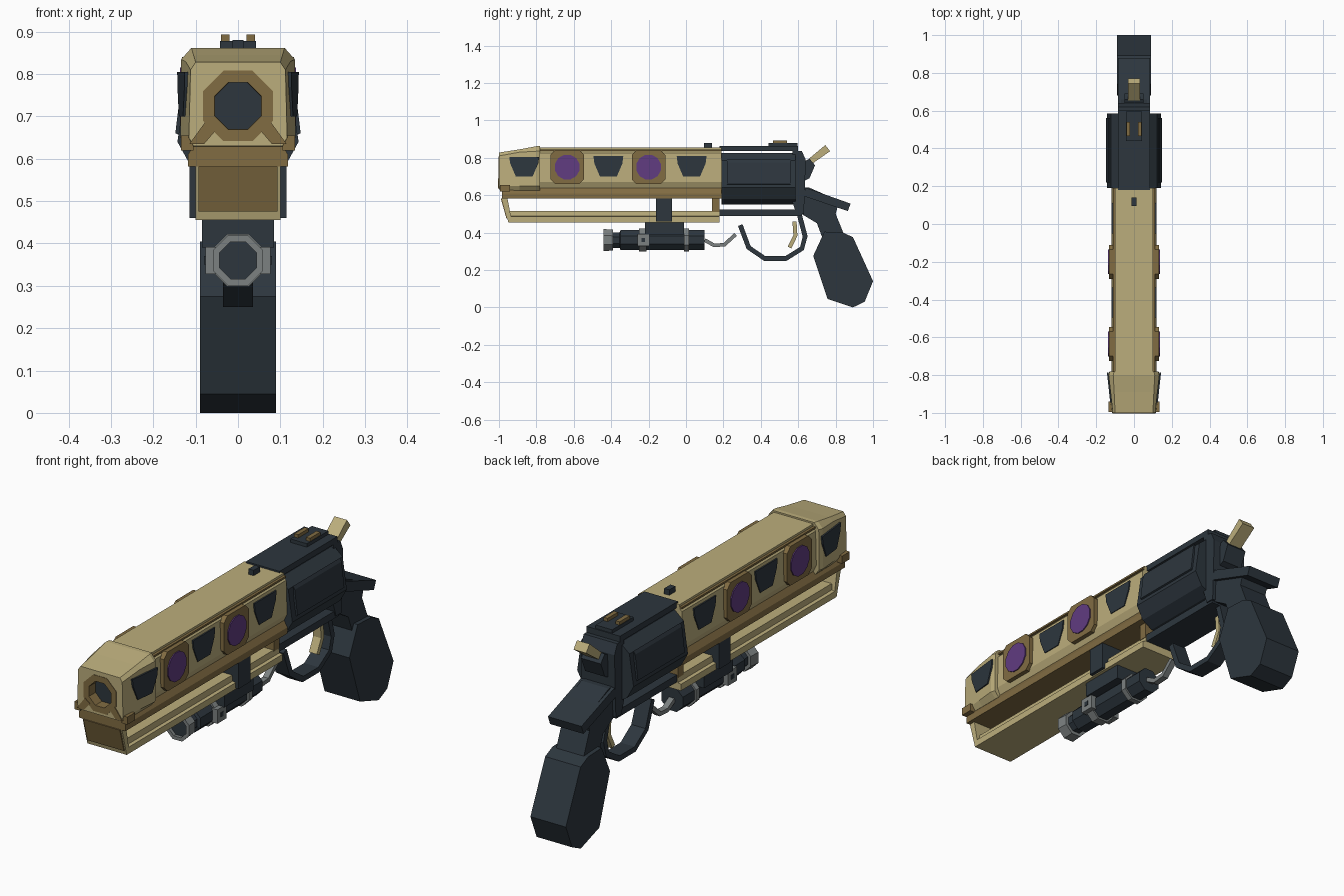
import bpy
import bmesh
import math
from mathutils import Vector

default_cube = bpy.data.objects.get("Cube")
if default_cube:
    bpy.data.objects.remove(default_cube, do_unlink=True)


def material(name, r, g, b):
    mat = bpy.data.materials.new(name)
    mat.use_nodes = True
    mat.diffuse_color = (r, g, b, 1)
    mat.node_tree.nodes["Principled BSDF"].inputs["Base Color"].default_value = (r, g, b, 1)
    return mat


GOLD = material("pale gold", 0.50, 0.42, 0.20)
BRONZE = material("bronze", 0.22, 0.15, 0.055)
DARK = material("dark steel", 0.026, 0.037, 0.048)
PURPLE = material("purple gem", 0.12, 0.045, 0.22)
GREY = material("grey metal", 0.20, 0.22, 0.22)


def loft(name, rings, mat):
    """Join equal-length rings of points into a closed solid."""
    bm = bmesh.new()
    rows = [[bm.verts.new(p) for p in ring] for ring in rings]
    n = len(rows[0])
    for a, b in zip(rows, rows[1:]):
        for i in range(n):
            j = (i + 1) % n
            bm.faces.new((a[i], a[j], b[j], b[i]))
    bm.faces.new(rows[0])
    bm.faces.new(rows[-1])
    bmesh.ops.recalc_face_normals(bm, faces=bm.faces)
    mesh = bpy.data.meshes.new(name)
    bm.to_mesh(mesh)
    bm.free()
    mesh.materials.append(mat)
    obj = bpy.data.objects.new(name, mesh)
    bpy.context.collection.objects.link(obj)
    return obj


def side_prism(name, outline, x0, x1, mat):
    """Extrude a (y, z) outline across x."""
    return loft(name, [[(x, y, z) for y, z in outline] for x in (x0, x1)], mat)


def slab(name, outline, half, mat):
    return side_prism(name, outline, -half, half, mat)


def mirrored(half):
    """Right half of an (x, z) section, top to bottom, completed by mirroring."""
    return half + [(-x, z) for x, z in reversed(half)]


def long_prism(name, half, y0, y1, mat):
    section = mirrored(half)
    return loft(name, [[(x, y, z) for x, z in section] for y in (y0, y1)], mat)


def box(name, x0, x1, y0, y1, z0, z1, mat):
    return side_prism(name, [(y0, z0), (y1, z0), (y1, z1), (y0, z1)], x0, x1, mat)


def ngon(cy, cz, r, n=8, squash=1.0):
    step = math.tau / n
    return [(cy + r * math.cos(step * (i + 0.5)), cz + squash * r * math.sin(step * (i + 0.5)))
            for i in range(n)]


def turned(name, profile, cz, mat, n=8):
    """Faceted rod along y from (y, radius) pairs."""
    return loft(name, [[(x, y, z) for x, z in ngon(0, cz, r, n)] for y, r in profile], mat)


def strip(name, path, thick, half, mat):
    """Bent bar following a (y, z) path."""
    pts = [Vector(p) for p in path]
    left, right = [], []
    for i, p in enumerate(pts):
        d = (pts[min(i + 1, len(pts) - 1)] - pts[max(i - 1, 0)]).normalized()
        side = Vector((-d.y, d.x)) * thick / 2
        left.append(p + side)
        right.append(p - side)
    rings = [[(-half, *a), (half, *a), (half, *b), (-half, *b)] for a, b in zip(left, right)]
    return loft(name, rings, mat)


def cut(obj, cutter):
    mod = obj.modifiers.new("bore", "BOOLEAN")
    mod.operation = "DIFFERENCE"
    mod.solver = "EXACT"
    mod.object = cutter
    cutter.hide_render = True
    cutter.hide_viewport = True
    cutter.display_type = "WIRE"


# Barrel shroud
shroud = [(0.10, 0.855), (0.10, 0.838), (0.112, 0.825), (0.116, 0.67), (0.10, 0.635)]
long_prism("barrel_shroud", shroud, -0.80, 0.19, GOLD)
long_prism("shroud_seam", [(0.112, 0.845), (0.112, 0.837)], -0.78, 0.19, BRONZE)

# Muzzle block, flared toward the back and bored from the front
muzzle_sections = [
    (-1.0, [(0.10, 0.828), (0.112, 0.81), (0.116, 0.65), (0.105, 0.63)]),
    (-0.89, [(0.105, 0.845), (0.124, 0.83), (0.128, 0.65), (0.11, 0.625)]),
    (-0.80, [(0.11, 0.862), (0.134, 0.835), (0.136, 0.65), (0.11, 0.625)]),
    (-0.78, [(0.105, 0.862), (0.128, 0.835), (0.13, 0.65), (0.11, 0.625)]),
]
muzzle = loft("muzzle_block", [[(x, y, z) for x, z in mirrored(half)]
                               for y, half in muzzle_sections], GOLD)
bore = turned("bore_cutter", [(-1.1, 0.07), (-0.94, 0.07)], 0.725, DARK)
cut(muzzle, bore)
turned("bore_end", [(-0.955, 0.069), (-0.935, 0.069)], 0.725, DARK)

# Octagonal bronze collar round the bore
collar = turned("muzzle_collar", [(-1.002, 0.09), (-0.95, 0.09)], 0.725, BRONZE)
collar_bore = turned("collar_cutter", [(-1.1, 0.062), (-0.9, 0.058)], 0.725, DARK)
cut(collar, collar_bore)
for s in (-1, 1):
    brace = [(0.05, 0.67), (0.075, 0.69), (0.115, 0.635), (0.08, 0.635)]
    loft("muzzle_brace", [[(s * x, y, z) for x, z in brace] for y in (-1.004, -0.99)], BRONZE)
    box("muzzle_side_foot", s * 0.105, s * 0.135, -0.995, -0.94, 0.62, 0.655, BRONZE)

# Bronze under-rail
long_prism("under_rail", [(0.10, 0.64), (0.118, 0.61), (0.118, 0.582)], -0.985, 0.19, BRONZE)

# Lower bar with its front and rear links
long_prism("lower_bar", [(0.082, 0.515), (0.085, 0.488), (0.10, 0.485), (0.10, 0.455)],
           -0.94, 0.18, GOLD)
slab("front_link", [(-0.985, 0.585), (-0.955, 0.585), (-0.93, 0.455), (-0.95, 0.455)], 0.1, GOLD)
slab("front_link_plate", [(-0.99, 0.582), (-0.98, 0.582), (-0.95, 0.475), (-0.96, 0.475)],
     0.093, BRONZE)
box("rear_link", -0.085, 0.085, 0.14, 0.18, 0.51, 0.59, BRONZE)

# Side decoration: gem mounts and tapered dark plates
for s in (-1, 1):
    for y in (-0.635, -0.20):
        side_prism("gem_mount", [(y + a, 0.75 + b) for a, b in
                                 [(-.09, -.065), (-.065, -.09), (.065, -.09), (.09, -.065),
                                  (.09, .065), (.065, .09), (-.065, .09), (-.09, .065)]],
                   s * 0.10, s * 0.132, BRONZE)
        side_prism("gem", ngon(y, 0.75, 0.068, 12), s * 0.131, s * 0.137, PURPLE)
    for y, inner, outer in ((-0.415, 0.112, 0.119), (0.03, 0.112, 0.119)):
        side_prism("dark_side_plate", [(y - .08, .81), (y + .08, .81), (y + .075, .77),
                                       (y + .045, .70), (y - .045, .70), (y - .075, .77)],
                   s * inner, s * outer, DARK)
    plate = [(-.945, .805), (-.785, .805), (-.79, .77), (-.82, .70), (-.91, .70), (-.94, .77)]
    rings = [[(s * (0.128 + 0.11 * (y + 0.89) + lift), y, z) for y, z in plate]
             for lift in (-0.004, 0.004)]
    loft("dark_muzzle_plate", rings, DARK)

# Cylinder and frame
long_prism("cylinder", [(0.075, 0.825), (0.122, 0.785), (0.143, 0.64), (0.11, 0.58), (0.06, 0.55)],
           0.19, 0.585, DARK)
for s in (-1, 1):
    flute = [(0.126, 0.79), (0.134, 0.775), (0.148, 0.66), (0.135, 0.655)]
    loft("cylinder_flute", [[(s * x, y, z) for x, z in flute] for y in (0.22, 0.56)], DARK)
slab("top_strap", [(0.18, 0.835), (0.6, 0.835), (0.6, 0.862), (0.18, 0.862)], 0.085, DARK)
slab("frame_back", [(0.57, 0.835), (0.62, 0.835), (0.64, 0.79), (0.635, 0.62), (0.63, 0.5),
                    (0.59, 0.5), (0.57, 0.56)], 0.085, DARK)
slab("frame_bottom", [(0.17, 0.49), (0.62, 0.49), (0.62, 0.523), (0.17, 0.523)], 0.08, DARK)

# Sights
box("front_sight", -0.013, 0.013, 0.095, 0.14, 0.85, 0.88, DARK)
box("rear_sight_base", -0.042, 0.042, 0.44, 0.595, 0.86, 0.878, DARK)
for s in (-1, 1):
    box("rear_sight_post", s * 0.02, s * 0.04, 0.465, 0.54, 0.875, 0.893, BRONZE)

# Hammer
slab("hammer_base", [(0.62, 0.67), (0.66, 0.69), (0.69, 0.76), (0.66, 0.795), (0.63, 0.78)],
     0.05, DARK)
slab("hammer_spur", [(0.645, 0.785), (0.67, 0.765), (0.77, 0.835), (0.745, 0.868)], 0.032, GOLD)

# Grip
slab("grip_neck", [(0.59, 0.64), (0.66, 0.64), (0.82, 0.57), (0.80, 0.50), (0.845, 0.39),
                   (0.73, 0.37), (0.70, 0.45), (0.60, 0.51)], 0.07, DARK)
slab("grip_beak", [(0.64, 0.64), (0.88, 0.555), (0.865, 0.515), (0.63, 0.595)], 0.085, DARK)
slab("grip", [(0.74, 0.405), (0.68, 0.275), (0.757, 0.045), (0.892, 0.0), (0.955, 0.03),
              (1.0, 0.14), (0.893, 0.375), (0.84, 0.40)], 0.09, DARK)

# Trigger and its guard
strip("trigger_guard", [(0.29, 0.44), (0.335, 0.32), (0.42, 0.262), (0.535, 0.262),
                        (0.62, 0.315), (0.637, 0.38), (0.605, 0.50)], 0.026, 0.036, DARK)
strip("trigger", [(0.58, 0.46), (0.585, 0.385), (0.553, 0.32)], 0.022, 0.02, GOLD)

# Under-barrel lamp
box("lamp_hanger", -0.115, 0.115, -0.16, -0.075, 0.46, 0.59, DARK)
box("lamp_mount", -0.085, 0.085, -0.22, -0.01, 0.39, 0.457, DARK)
turned("lamp_body", [(-0.39, 0.045), (-0.355, 0.045), (-0.35, 0.058), (0.10, 0.058)], 0.36, DARK)
head = turned("lamp_head", [(-0.44, 0.064), (-0.39, 0.06)], 0.36, GREY)
cut(head, turned("lamp_cutter", [(-0.5, 0.047), (-0.42, 0.047)], 0.36, DARK))
turned("lamp_lens", [(-0.425, 0.047), (-0.415, 0.047)], 0.36, DARK)
turned("lamp_ring", [(-0.01, 0.067), (0.015, 0.067)], 0.36, GREY)
turned("lamp_clamp", [(-0.25, 0.067), (-0.21, 0.067)], 0.36, GREY)
for s in (-1, 1):
    box("clamp_pad", s * 0.05, s * 0.077, -0.26, -0.195, 0.328, 0.392, GREY)
    box("clamp_screw", s * 0.076, s * 0.08, -0.237, -0.218, 0.35, 0.37, DARK)
strip("lamp_switch_arm", [(0.10, 0.36), (0.15, 0.332), (0.205, 0.335), (0.265, 0.39)],
      0.02, 0.014, GREY)
